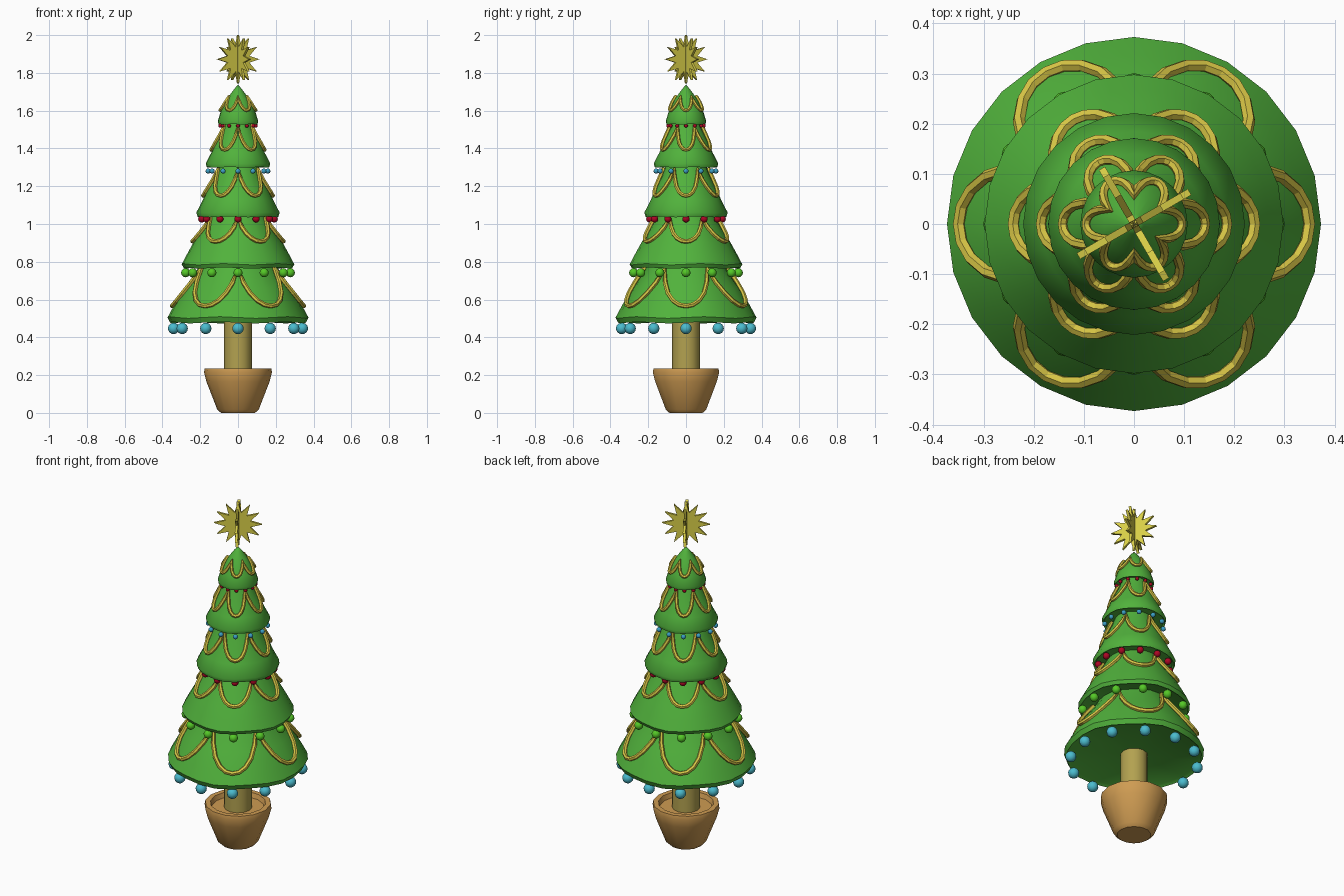
import bpy, bmesh, math
from math import sin, cos, pi, radians

cube = bpy.data.objects.get("Cube")
if cube:
    bpy.data.objects.remove(cube, do_unlink=True)


def material(name, rgb):
    m = bpy.data.materials.new(name)
    m.use_nodes = True
    col = (*rgb, 1.0)
    m.diffuse_color = col
    bsdf = next(n for n in m.node_tree.nodes if n.type == 'BSDF_PRINCIPLED')
    bsdf.inputs["Base Color"].default_value = col
    return m


GREEN = material("leaf green", (0.082, 0.445, 0.045))
GOLD = material("garland gold", (0.68, 0.56, 0.06))
STAR = material("star gold", (0.70, 0.63, 0.065))
TRUNK = material("trunk olive brown", (0.45, 0.36, 0.08))
POT = material("terracotta", (0.62, 0.33, 0.085))
CYAN = material("light blue bauble", (0.07, 0.50, 0.62))
LIME = material("lime bauble", (0.09, 0.58, 0.02))
RED = material("red bauble", (0.42, 0.002, 0.018))
BLUE = material("blue bauble", (0.045, 0.35, 0.56))


def finish(name, bm, mat, smooth=None):
    bmesh.ops.recalc_face_normals(bm, faces=bm.faces)
    me = bpy.data.meshes.new(name)
    bm.to_mesh(me)
    bm.free()
    ob = bpy.data.objects.new(name, me)
    bpy.context.collection.objects.link(ob)
    me.materials.append(mat)
    if smooth:
        bpy.ops.object.select_all(action='DESELECT')
        ob.select_set(True)
        bpy.context.view_layer.objects.active = ob
        bpy.ops.object.shade_smooth_by_angle(angle=radians(smooth))


def lathe(name, profile, sides, mat, smooth, wave=0.0):
    """Spin (radius, z) points round z; points on the axis become poles."""
    bm = bmesh.new()
    rings = []
    for r, z in profile:
        if r == 0:
            rings.append([bm.verts.new((0, 0, z))] * sides)
        else:
            rings.append([bm.verts.new((r * cos(a), r * sin(a), z + wave * r * sin(6 * a)))
                          for a in (2 * pi * i / sides for i in range(sides))])
    for lo, hi in zip(rings, rings[1:]):
        for i in range(sides):
            j = (i + 1) % sides
            corners = list(dict.fromkeys((lo[i], lo[j], hi[j], hi[i])))
            if len(corners) > 2:
                bm.faces.new(corners)
    finish(name, bm, mat, smooth)


def radius_at(profile, z):
    for (r0, z0), (r1, z1) in zip(profile, profile[1:]):
        if z <= z1:
            return r0 + (r1 - r0) * (z - z0) / (z1 - z0)
    return profile[-1][0]


def garland(name, profile, low, high, thick):
    """Six hanging swags that follow the slope of a tier."""
    steps, swags = 10, 6
    curve = bpy.data.curves.new(name, 'CURVE')
    curve.dimensions = '3D'
    curve.bevel_depth = thick
    curve.bevel_resolution = 1
    spline = curve.splines.new('POLY')
    spline.points.add(steps * swags - 1)
    spline.use_cyclic_u = True
    spline.use_smooth = False
    for i, p in enumerate(spline.points):
        s = (i % steps) / steps * 2 - 1
        a = (i // steps + s / 2) * 2 * pi / swags
        z = low + (high - low) * abs(s) ** 2.1
        r = radius_at(profile, z) + thick * 0.7
        p.co = (r * cos(a), r * sin(a), z, 1)
    ob = bpy.data.objects.new(name, curve)
    bpy.context.collection.objects.link(ob)
    curve.materials.append(GOLD)


def baubles(name, ring, z, size, mat):
    """Twelve balls hanging under the rim of a tier."""
    bm = bmesh.new()
    for i in range(12):
        a = i * pi / 6
        made = bmesh.ops.create_uvsphere(bm, u_segments=12, v_segments=8, radius=size)
        bmesh.ops.translate(bm, verts=made["verts"], vec=(ring * cos(a), ring * sin(a), z))
    finish(name, bm, mat, 60)


def star(name, centre, outer, inner, points, thick, heading):
    """Flat upright star plate, turned about z."""
    bm = bmesh.new()
    sides = []
    for off in (-thick / 2, thick / 2):
        ring = []
        for i in range(points * 2):
            r = inner if i % 2 else outer
            t = i * pi / points
            u, w = r * sin(t), r * cos(t)
            ring.append(bm.verts.new((u * cos(heading) - off * sin(heading),
                                      u * sin(heading) + off * cos(heading), centre + w)))
        bm.faces.new(ring)
        sides.append(ring)
    n = points * 2
    for i in range(n):
        j = (i + 1) % n
        bm.faces.new((sides[0][i], sides[0][j], sides[1][j], sides[1][i]))
    finish(name, bm, STAR)


# Pot with soil level, and trunk
lathe("pot", [(0, 0.0), (0.09, 0.0), (0.11, 0.018), (0.167, 0.165), (0.18, 0.215),
              (0.176, 0.235), (0.148, 0.235), (0.140, 0.208), (0, 0.208)], 14, POT, 40)
lathe("trunk", [(0, 0.19), (0.074, 0.19), (0.074, 0.55), (0, 0.55)], 12, TRUNK, 40)

# Tiers: slope profile, rim bottom, swag low and high, swag thickness,
# bauble ring radius, height, size and colour
tiers = [
    ([(0.373, 0.505), (0.338, 0.57), (0.285, 0.66), (0.22, 0.75), (0.19, 0.81)],
     0.478, 0.566, 0.765, 0.0125, 0.341, 0.447, 0.030, CYAN),
    ([(0.298, 0.787), (0.27, 0.84), (0.237, 0.90), (0.17, 1.01), (0.14, 1.07)],
     0.767, 0.908, 1.03, 0.012, 0.277, 0.742, 0.024, LIME),
    ([(0.221, 1.06), (0.185, 1.13), (0.165, 1.18), (0.12, 1.27), (0.10, 1.33)],
     1.038, 1.150, 1.29, 0.011, 0.192, 1.027, 0.019, RED),
    ([(0.171, 1.32), (0.14, 1.38), (0.12, 1.43), (0.08, 1.51), (0.065, 1.56)],
     1.300, 1.393, 1.52, 0.010, 0.158, 1.28, 0.0135, BLUE),
    ([(0.107, 1.545), (0.09, 1.60), (0.06, 1.66), (0.02, 1.715), (0, 1.738)],
     1.528, 1.602, 1.675, 0.009, 0.094, 1.52, 0.010, RED),
]
for n, (slope, rim, low, high, thick, ring, bz, size, mat) in enumerate(tiers, 1):
    r = slope[0][0]
    body = [(0, rim + 0.012), (r * 0.92, rim + 0.012), (r * 0.965, rim)] + slope
    if slope[-1][0] > 0:
        body.append((0, slope[-1][1]))
    lathe(f"tier_{n}", body, 24, GREEN, 50, wave=0.012)
    garland(f"garland_{n}", slope, low, high, thick)
    baubles(f"baubles_{n}", ring, bz, size, mat)

# Two crossed star plates on top
for name, heading in (("star_plate_a", 30), ("star_plate_b", 120)):
    star(name, 1.872, 0.128, 0.068, 12, 0.014, radians(heading))
